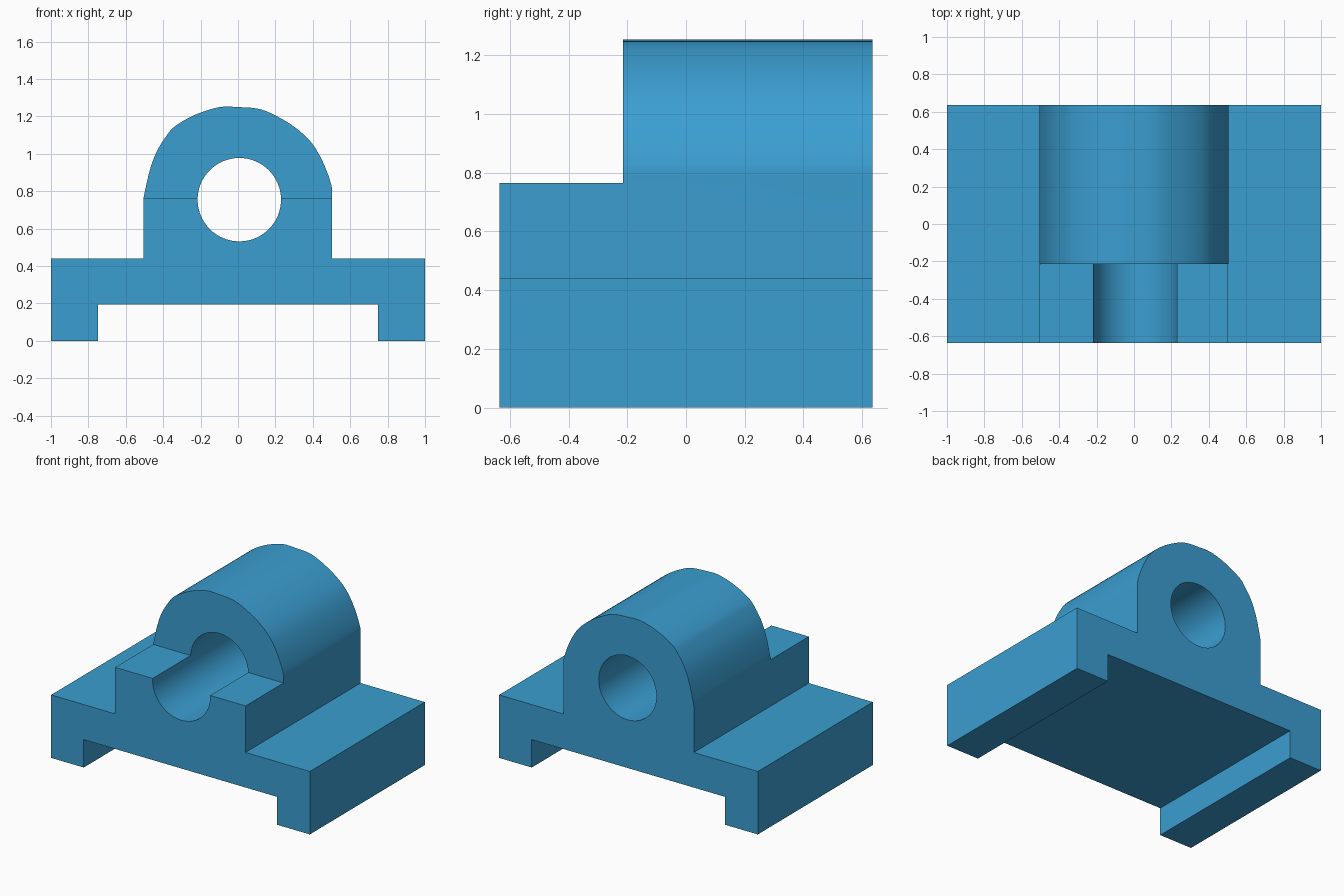
import bpy
import bmesh
import math
from mathutils import Matrix, Vector

if "Cube" in bpy.data.objects:
    bpy.data.objects.remove(bpy.data.objects["Cube"], do_unlink=True)

BACK, FRONT, CAP_FRONT = 0.635, -0.635, -0.215
SPLIT = 0.765                      # height of the open front saddle
BORE_X, BORE_Z, BORE_R = 0.007, 0.755, 0.223

# Single blue finish
blue = bpy.data.materials.new("blue")
colour = (0.043, 0.342, 0.64, 1.0)
blue.diffuse_color = colour
blue.use_nodes = True
blue.node_tree.nodes["Principled BSDF"].inputs["Base Color"].default_value = colour


def make_object(name, bm):
    bmesh.ops.recalc_face_normals(bm, faces=bm.faces)
    mesh = bpy.data.meshes.new(name)
    bm.to_mesh(mesh)
    bm.free()
    mesh.materials.append(blue)
    obj = bpy.data.objects.new(name, mesh)
    bpy.context.collection.objects.link(obj)
    return obj


def extrude_profile(name, points, y0, y1):
    """Extrude a closed x-z outline along y."""
    bm = bmesh.new()
    face = bm.faces.new([bm.verts.new((x, y0, z)) for x, z in points])
    ext = bmesh.ops.extrude_face_region(bm, geom=[face])
    moved = [v for v in ext["geom"] if isinstance(v, bmesh.types.BMVert)]
    bmesh.ops.translate(bm, verts=moved, vec=(0, y1 - y0, 0))
    return make_object(name, bm)


def smooth_path(points, steps=3):
    """Catmull-Rom curve through the points."""
    p = [Vector(q) for q in points]
    p = [2 * p[0] - p[1]] + p + [2 * p[-1] - p[-2]]
    out = []
    for a, b, c, d in zip(p, p[1:], p[2:], p[3:]):
        for i in range(steps):
            t = i / steps
            out.append(0.5 * (2 * b + (c - a) * t + (2 * a - 5 * b + 4 * c - d) * t ** 2
                              + (3 * b - a - 3 * c + d) * t ** 3))
    return [tuple(q) for q in out] + [tuple(points[-1])]


def cut(target, cutter):
    """Subtract a cutter and discard it."""
    cutter.hide_render = True
    mod = target.modifiers.new("cut", "BOOLEAN")
    mod.operation = "DIFFERENCE"
    mod.solver = "EXACT"
    mod.object = cutter
    bpy.ops.object.select_all(action="DESELECT")
    bpy.context.view_layer.objects.active = target
    target.select_set(True)
    bpy.ops.object.modifier_apply(modifier=mod.name)
    bpy.data.objects.remove(cutter, do_unlink=True)


# Bearing block: channelled base, upright saddle and rounded cap
crown = smooth_path([
    (0.503, SPLIT), (0.5, 0.83), (0.457, 0.95), (0.393, 1.06), (0.307, 1.14),
    (0.21, 1.2), (0.115, 1.24), (0.0, 1.25), (-0.1, 1.25), (-0.227, 1.21),
    (-0.334, 1.15), (-0.38, 1.1), (-0.436, 1.01), (-0.475, 0.9), (-0.505, SPLIT)])
outline = ([(-1, 0), (-0.748, 0), (-0.748, 0.195), (0.748, 0.195), (0.748, 0), (1, 0),
            (1, 0.44), (0.503, 0.44)] + crown + [(-0.505, 0.44), (-1, 0.44)])
block = extrude_profile("bearing_block", outline, FRONT, BACK)

# Through bore for the shaft
bm = bmesh.new()
bmesh.ops.create_cone(bm, cap_ends=True, segments=64, radius1=BORE_R, radius2=BORE_R, depth=2,
                      matrix=Matrix.Translation((BORE_X, 0, BORE_Z))
                      @ Matrix.Rotation(math.pi / 2, 4, "X"))
cut(block, make_object("bore_cutter", bm))

# Cap stops short of the front, leaving the saddle open
cut(block, extrude_profile("front_cutter", [(-0.8, SPLIT), (0.8, SPLIT), (0.8, 1.5), (-0.8, 1.5)],
                           FRONT - 0.2, CAP_FRONT))

# Smooth the curved walls, keep the machined edges crisp
bpy.ops.object.select_all(action="DESELECT")
block.select_set(True)
bpy.context.view_layer.objects.active = block
bpy.ops.object.shade_smooth_by_angle(angle=math.radians(30))
